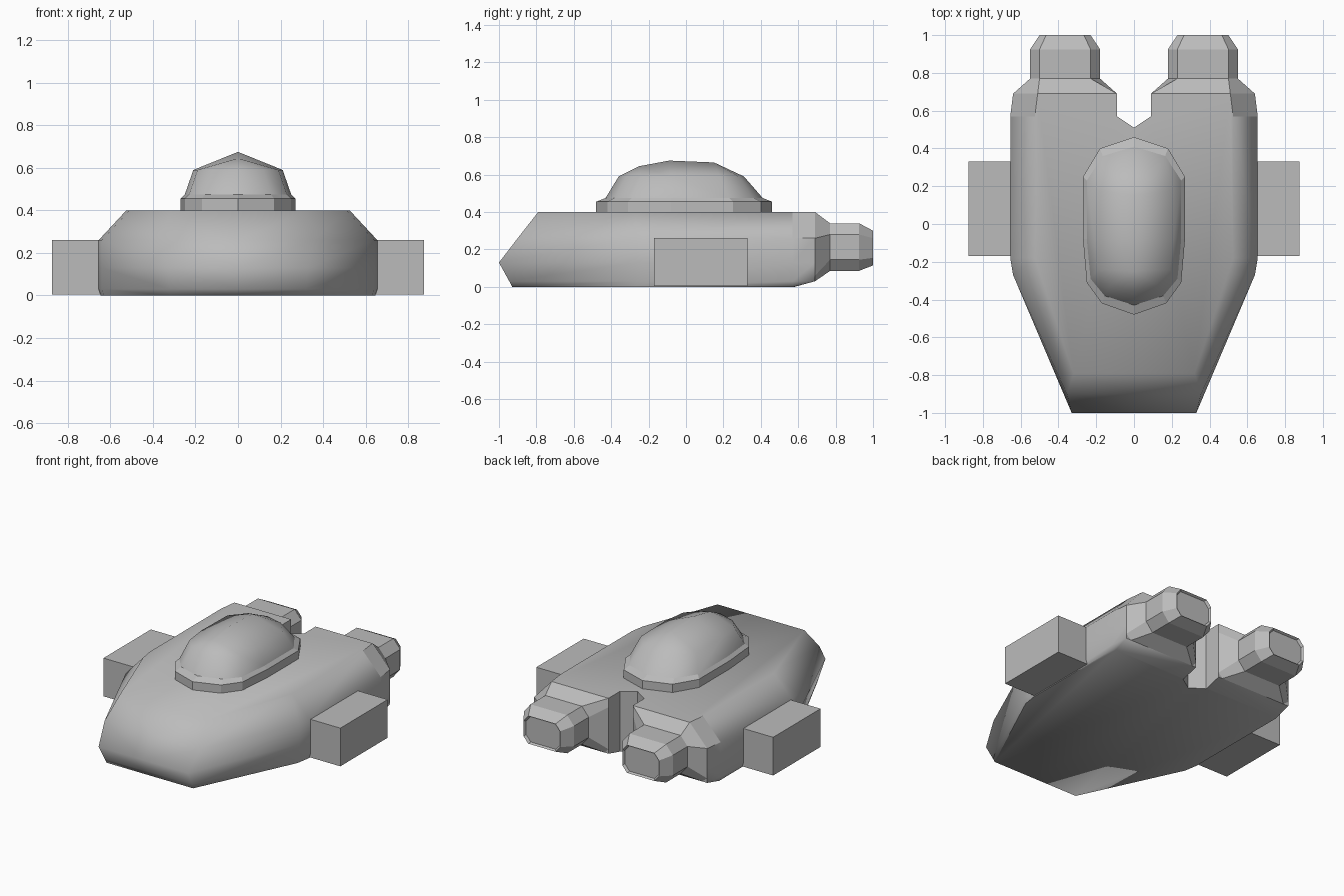
import bpy, bmesh, math

if "Cube" in bpy.data.objects:
    bpy.data.objects.remove(bpy.data.objects["Cube"])

grey = bpy.data.materials.new("hull grey")
grey.diffuse_color = (0.5, 0.5, 0.5, 1)
grey.use_nodes = True
grey.node_tree.nodes["Principled BSDF"].inputs["Base Color"].default_value = grey.diffuse_color


def finish(bm, name, angle=None, mirror=True):
    """Turn a bmesh into a named object, mirrored across x."""
    bmesh.ops.remove_doubles(bm, verts=bm.verts, dist=0.0005)
    if mirror:
        copy = bmesh.ops.duplicate(bm, geom=bm.verts[:] + bm.edges[:] + bm.faces[:])["geom"]
        bmesh.ops.scale(bm, vec=(-1, 1, 1), verts=[g for g in copy if isinstance(g, bmesh.types.BMVert)])
        bmesh.ops.reverse_faces(bm, faces=[g for g in copy if isinstance(g, bmesh.types.BMFace)])
        bmesh.ops.remove_doubles(bm, verts=bm.verts, dist=0.0005)
    bmesh.ops.recalc_face_normals(bm, faces=bm.faces)
    mesh = bpy.data.meshes.new(name)
    bm.to_mesh(mesh)
    bm.free()
    mesh.materials.append(grey)
    ob = bpy.data.objects.new(name, mesh)
    bpy.context.collection.objects.link(ob)
    if angle:
        bpy.ops.object.select_all(action='DESELECT')
        bpy.context.view_layer.objects.active = ob
        ob.select_set(True)
        bpy.ops.object.shade_smooth_by_angle(angle=math.radians(angle))
    return ob


def loft(bm, rings, closed=False):
    """Bridge equal-length point rows; rows that touch collapse to triangles."""
    rows = [[bm.verts.new(p) for p in ring] for ring in rings]
    n = len(rows[0])
    for a, b in zip(rows, rows[1:]):
        for i in range(n if closed else n - 1):
            j = (i + 1) % n
            bm.faces.new((a[i], a[j], b[j], b[i]))
    return rows


# Hull: half outline repeated at several heights, with a notch at the rear
def hull_level(z, front_y, front_x, side_x, rear_y):
    outline = [(0, front_y), (front_x, front_y), (side_x - .015, -.27), (side_x, -.18),
               (side_x, min(rear_y, .57)), (side_x - .015, rear_y), (.09, rear_y),
               (.09, .57), (0, .51)]
    return [(x, y, z) for x, y in outline]


bm = bmesh.new()
rows = loft(bm, [hull_level(0, -.93, .32, .645, .58),
                 hull_level(.03, -.945, .322, .655, .69),
                 hull_level(.13, -1, .33, .655, .69),
                 hull_level(.26, -.9, .355, .655, .69),
                 hull_level(.4, -.79, .32, .525, .69)])
bm.faces.new(rows[0])
bm.faces.new(rows[-1])
hull = finish(bm, "hull", 70)
for f in hull.data.polygons:
    if f.center.y > .5 and abs(f.normal.z) < .9 and abs(f.center.x) < .6:
        f.use_smooth = False


# Engines: flare from the hull's rear into an eight-sided nozzle
def nozzle_ring(y, x0, x1, z0, z1, cx, cz):
    return [(x, y, z) for x, z in ((x1 - cx, z1), (x1, z1 - cz), (x1, z0 + cz), (x1 - cx, z0),
                                   (x0 + cx, z0), (x0, z0 + cz), (x0, z1 - cz), (x0 + cx, z1))]


bm = bmesh.new()
flare = [(x, .69, z) for x, z in ((.51, .4), (.64, .26), (.64, .06), (.6, .03),
                                  (.12, .03), (.09, .06), (.09, .34), (.09, .4))]
rows = loft(bm, [flare,
                 nozzle_ring(.77, .18, .55, .085, .34, .05, .06),
                 nozzle_ring(.925, .18, .55, .085, .34, .05, .06),
                 nozzle_ring(1, .23, .5, .115, .30, .035, .04),
                 nozzle_ring(.985, .238, .492, .123, .292, .035, .04)], closed=True)
bm.faces.new(rows[-1])
finish(bm, "engines")

# Side pods: plain boxes
bm = bmesh.new()
box = bmesh.ops.create_cube(bm, size=1)["verts"]
bmesh.ops.scale(bm, vec=(.255, .5, .255), verts=box)
bmesh.ops.translate(bm, vec=(.7475, .08, .1325), verts=box)
finish(bm, "side_pods")

# Canopy: faceted rim and smooth dome built from half outlines
rim = [(0, .46), (.18, .40), (.27, .25), (.27, -.08), (.25, -.31), (.17, -.42), (0, -.48)]
base = [(0, .41), (.165, .36), (.25, .23), (.25, -.08), (.23, -.29), (.155, -.38), (0, -.43)]
shoulder = [(0, .31), (.12, .28), (.205, .18), (.21, -.08), (.19, -.24), (.12, -.32), (0, -.36)]
ridge = [(0, .15, .665)] * 3 + [(0, -.09, .675)] + [(0, -.25, .645)] * 3


def at(outline, z):
    return [(x, y, z) for x, y in outline]


bm = bmesh.new()
loft(bm, [at(rim, .395), at(rim, .455), at(base, .475)])
finish(bm, "canopy_rim")

bm = bmesh.new()
loft(bm, [at(base, .475), at(shoulder, .59), ridge])
bmesh.ops.remove_doubles(bm, verts=bm.verts, dist=0.0005)
finish(bm, "canopy_dome", 60)
